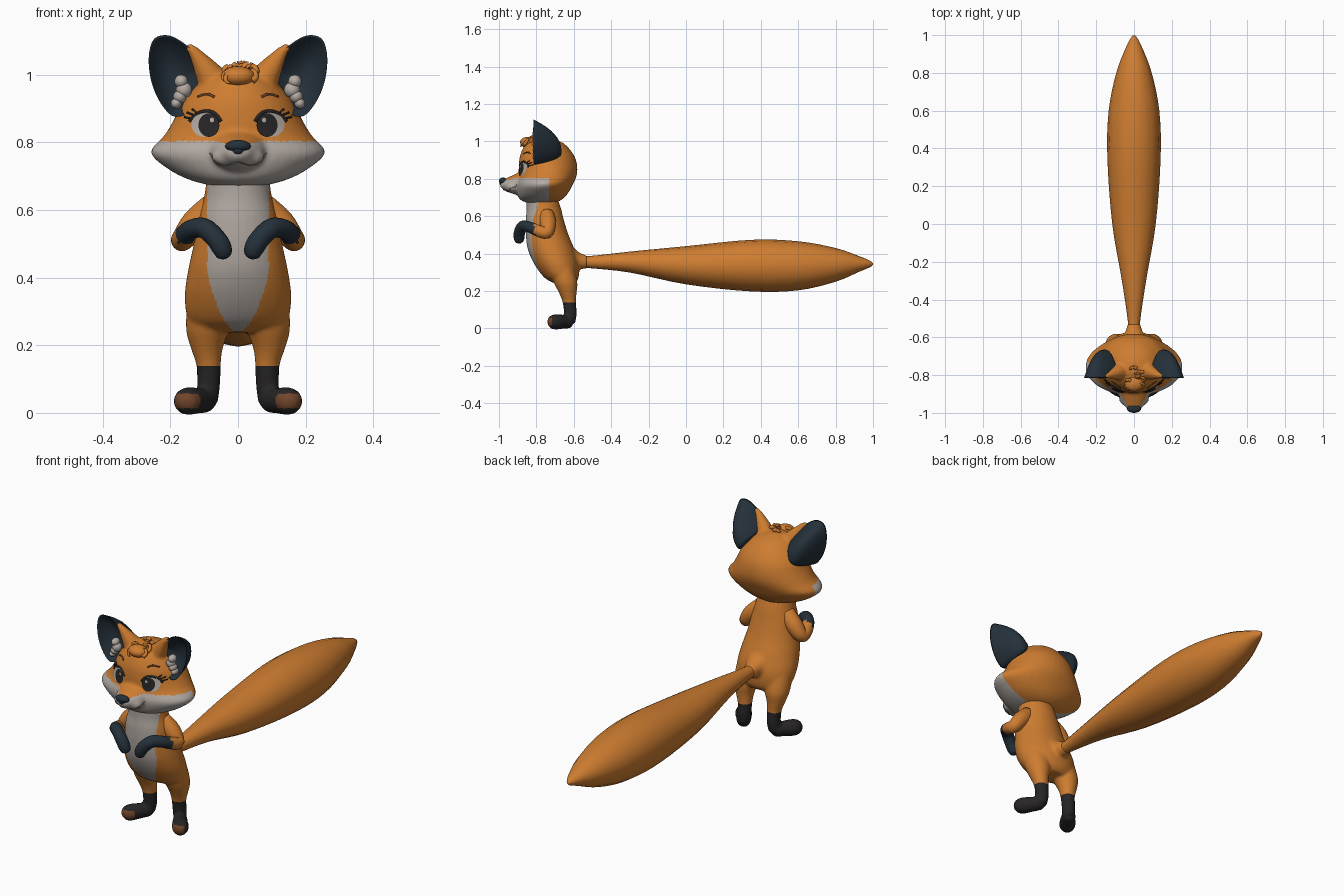
import bpy, bmesh, math, random
from mathutils import Vector, Matrix
from mathutils.bvhtree import BVHTree

random.seed(4)
if "Cube" in bpy.data.objects:
    bpy.data.objects.remove(bpy.data.objects["Cube"], do_unlink=True)


def material(name, *rgb):
    m = bpy.data.materials.new(name)
    m.use_nodes = True
    m.diffuse_color = (*rgb, 1)
    m.node_tree.nodes["Principled BSDF"].inputs["Base Color"].default_value = (*rgb, 1)
    return m


ORANGE = material("orange fur", .62, .205, .03)
CREAM = material("pale fur", .45, .4, .365)
SLATE = material("slate fur", .018, .03, .042)
BLACK = material("charcoal fur", .02, .018, .018)
EAR = material("inner ear", .27, .2, .165)
TOE = material("brown toes", .17, .06, .025)


def smooth_path(pts, steps):
    """Catmull-Rom interpolation through tuples of any length."""
    out = []
    for i in range(len(pts) - 1):
        p0, p1, p2, p3 = (pts[max(0, min(len(pts) - 1, i + k))] for k in (-1, 0, 1, 2))
        for j in range(steps):
            t = j / steps
            out.append([b + .5 * t * (c - a + t * (2*a - 5*b + 4*c - d + t * (3*(b - c) + d - a)))
                        for a, b, c, d in zip(p0, p1, p2, p3)])
    return out + [list(pts[-1])]


def loft(bm, pts, axis=None, sides=24, steps=4, flip=1):
    """Skin elliptical rings (x, y, z, half width, half depth) along a path."""
    path = smooth_path([p if len(p) == 5 else (*p, p[3]) for p in pts], steps)
    rings = []
    for i, (x, y, z, a, b) in enumerate(path):
        before, after = path[max(i - 1, 0)], path[min(i + 1, len(path) - 1)]
        t = Vector(axis) if axis else (Vector(after[:3]) - Vector(before[:3])).normalized()
        side = Vector((1, 0, 0))
        side = (side - t * side.dot(t)).normalized()
        up = t.cross(side)
        ring = []
        for k in range(sides):
            ang = math.tau * k / sides
            p = Vector((x, y, z)) + side * a * math.cos(ang) + up * b * math.sin(ang)
            ring.append(bm.verts.new((p.x * flip, p.y, p.z)))
        rings.append(ring)
    for r, q in zip(rings, rings[1:]):
        for k in range(sides):
            n = (k + 1) % sides
            bm.faces.new((r[k], r[n], q[n], q[k]))
    bm.faces.new(rings[0])
    bm.faces.new(rings[-1])


def ball(bm, centre, size):
    bmesh.ops.create_uvsphere(bm, u_segments=20, v_segments=12, radius=1,
                              matrix=Matrix.Translation(centre) @ Matrix.Diagonal((*size, 1)))


def make(name, bm, mats, rule=None, mirror=False, voxel=0, recalc=True):
    if recalc:
        bmesh.ops.recalc_face_normals(bm, faces=bm.faces[:])
    mesh = bpy.data.meshes.new(name)
    bm.to_mesh(mesh)
    bm.free()
    ob = bpy.data.objects.new(name, mesh)
    bpy.context.collection.objects.link(ob)
    if voxel:
        # fuse the overlapping volumes into one soft skin
        mod = ob.modifiers.new("fuse", 'REMESH')
        mod.mode, mod.voxel_size = 'VOXEL', voxel
        mod = ob.modifiers.new("soften", 'SMOOTH')
        mod.factor, mod.iterations = .5, 5
        graph = bpy.context.evaluated_depsgraph_get()
        mesh = bpy.data.meshes.new_from_object(ob.evaluated_get(graph))
        ob.modifiers.clear()
        ob.data = mesh
    mesh.materials.clear()
    for m in mats:
        mesh.materials.append(m)
    for f in mesh.polygons:
        f.use_smooth = True
        if rule:
            f.material_index = rule(f.center, f.normal)
    if mirror:
        ob.modifiers.new("mirror", 'MIRROR').use_mirror_merge = False
    return ob


# Body: torso, tail root, legs and feet fused together
Z, Y = (0, 0, 1), (0, 1, 0)
bm = bmesh.new()
loft(bm, [(0, -.775, .72, .09, .08), (0, -.76, .64, .1, .092), (0, -.755, .58, .117, .102),
          (0, -.742, .5, .131, .114), (0, -.72, .42, .148, .125), (0, -.69, .34, .158, .119),
          (0, -.665, .27, .145, .09), (0, -.645, .238, .1, .05)], Z, 32)
loft(bm, [(0, -.67, .36, .12), (0, -.61, .365, .075), (0, -.57, .36, .046), (0, -.53, .355, .034)], Y)
for s in (1, -1):
    loft(bm, [(.08, -.675, .35, .07), (.09, -.645, .25, .064), (.092, -.632, .19, .047),
              (.087, -.624, .14, .036), (.087, -.618, .08, .034), (.09, -.622, .03, .03)], Z, flip=s)
    loft(bm, [(.09, -.605, .034, .01), (.093, -.618, .034, .032), (.115, -.655, .036, .037),
              (.145, -.695, .035, .041), (.16, -.722, .033, .034), (.167, -.738, .031, .012)], flip=s)


def body_colour(c, n):
    if c.z < .14:
        return 3 if c.y < -.716 and .014 < c.z < .058 else 2
    width = .091 * math.sqrt(max(0, min(1, (c.z - .24) / .17)))
    return 1 if n.y < -.1 and abs(c.x) < width else 0


make("body", bm, [ORANGE, CREAM, BLACK, TOE], body_colour, voxel=.0075)

# Tail: long spindle
bm = bmesh.new()
loft(bm, [(0, -.58, .36, .034), (0, -.52, .355, .032), (0, -.3, .355, .064, .056),
          (0, 0, .338, .115, .102), (0, .35, .336, .141, .138), (0, .6, .335, .134, .131),
          (0, .8, .34, .094, .09), (0, .93, .345, .045, .04), (0, .985, .345, .017), (0, 1, .345, .003)],
     Y, 16)
make("tail", bm, [ORANGE])

# Arms: bent tubes with drooping dark paws
bm = bmesh.new()
loft(bm, [(.075, -.745, .61, .04), (.125, -.738, .56, .043), (.163, -.745, .513, .034),
          (.16, -.79, .522, .031), (.137, -.84, .543, .029), (.1, -.873, .546, .03),
          (.065, -.89, .515, .03), (.047, -.892, .485, .029), (.043, -.89, .463, .021),
          (.042, -.889, .455, .006)])
make("arms", bm, [ORANGE, SLATE], lambda c, n: int(c.y < -.81), mirror=True)

# Head: skull with wide cheeks, muzzle and the folds running up into the ears
bm = bmesh.new()
loft(bm, [(0, -.775, .67, .07, .07), (0, -.775, .688, .14, .11), (0, -.768, .72, .205, .135),
          (0, -.757, .77, .258, .152), (0, -.74, .82, .218, .156), (0, -.738, .87, .188, .156),
          (0, -.742, .92, .164, .146), (0, -.75, .97, .122, .118), (0, -.757, 1, .085, .085),
          (0, -.76, 1.02, .03, .03)], Z, 40)
loft(bm, [(0, -.8, .79, .12, .09), (0, -.87, .775, .095, .07), (0, -.92, .77, .075, .052),
          (0, -.96, .768, .052, .036), (0, -.985, .77, .03, .022), (0, -.993, .77, .01, .01)], Y)
for s in (1, -1):
    ball(bm, (s * .035, -.925, .757), (.043, .04, .03))
    loft(bm, [(.05, -.77, .94, .06), (.085, -.785, 1, .042), (.125, -.8, 1.06, .02),
              (.15, -.805, 1.088, .01)], flip=s)


def head_colour(c, n):
    edge = .803 - .35 * max(0, .06 - abs(c.x))
    return int(c.z < edge and c.y < -.73)


head = make("head", bm, [ORANGE, CREAM], head_colour, voxel=.0075)
surface = BVHTree.FromPolygons([v.co for v in head.data.vertices],
                               [p.vertices[:] for p in head.data.polygons])


def on_face(x, z, lift=0):
    hit = surface.ray_cast(Vector((x, -2, z)), Vector((0, 1, 0)))[0]
    return (x, (hit.y if hit else -.8) - lift, z)


bm = bmesh.new()
ball(bm, (0, -.978, .789), (.038, .022, .018))
ball(bm, (0, -.98, .776), (.02, .018, .015))
make("nose", bm, [SLATE])


def plate(name, x, z, w, h, mat, lift):
    """Thin oval wrapped onto the face."""
    bm = bmesh.new()
    mid = bm.verts.new(on_face(x, z, lift))
    last = None
    for r in (.35, .7, 1):
        angles = [math.tau * k / 24 for k in range(24)]
        ring = [bm.verts.new(on_face(x + w * r * math.cos(a), z + h * r * math.sin(a), lift)) for a in angles]
        for k in range(24):
            n = (k + 1) % 24
            bm.faces.new((last[k], ring[k], ring[n], last[n]) if last else (mid, ring[k], ring[n]))
        last = ring
    make(name, bm, [mat], mirror=True, recalc=False)


def strokes(name, lines, radius, mat, mirror=True):
    """Fine lines drawn on the face."""
    bm = bmesh.new()
    for line in lines:
        loft(bm, [(*on_face(x, z), radius) for x, z in smooth_path(line, 4)], sides=6, steps=1)
    make(name, bm, [mat], mirror=mirror)


# Eyes, lashes, brows and mouth
plate("eye_whites", .098, .853, .04, .037, CREAM, .003)
plate("irises", .086, .851, .031, .035, BLACK, .005)
plate("eye_glints", .077, .866, .006, .007, CREAM, .007)
strokes("eyelids", [[(.05, .862), (.068, .885), (.095, .892), (.125, .882), (.143, .862)]], .0055, BLACK)
strokes("lashes", [[(.12, .885), (.135, .898)], [(.13, .88), (.15, .888)], [(.137, .87), (.158, .875)]],
        .003, BLACK)
strokes("brows", [[(.07, .934), (.092, .943), (.118, .935)]], .004, TOE)
strokes("mouth", [[(-.082, .768), (-.068, .745), (-.035, .733), (0, .742), (.035, .733), (.068, .745),
                   (.082, .768)]], .0025, EAR, mirror=False)

# Ears: leaf outline, dished in front and bulging behind
outline = smooth_path([(.08, 1.02), (.14, 1.078), (.2, 1.115), (.248, 1.106), (.264, 1.05), (.255, .975),
                       (.225, .91), (.185, .875), (.13, .9), (.09, .96), (.08, 1.02)], 4)[:-1]
bm = bmesh.new()


def ear_ring(t, depth, cx, cz):
    return [bm.verts.new((cx + t * (x - cx), -.815 + depth * (1 - t ** 2.4), cz + t * (z - cz)))
            for x, z in outline]


def ear_skin(depth, cx, cz, levels, rim, colour):
    last = rim
    for t in levels:
        ring = ear_ring(t, depth, cx, cz)
        for k in range(len(ring)):
            n = (k + 1) % len(ring)
            bm.faces.new((last[k], last[n], ring[n], ring[k])).material_index = colour(t)
        last = ring
    bm.faces.new(last).material_index = colour(0)


rim = ear_ring(1, 0, 0, 0)
ear_skin(.07, .185, .985, (.95, .88, .78, .6, .4, .2, .05), rim,
         lambda t: 0 if t > .85 else 1 if t > .7 else 2)
ear_skin(.15, .155, .94, (.97, .9, .8, .65, .45, .25, .05), rim, lambda t: 0)
ears = make("ears", bm, [SLATE, CREAM, EAR], mirror=True)

bm = bmesh.new()
for x, z, r in ((.168, .98, .02), (.16, .955, .024), (.172, .935, .02), (.183, .915, .016)):
    ball(bm, (x, -.795, z), (r, .025, r))
make("ear_tufts", bm, [CREAM], mirror=True)

# Hair: small curls from the forehead back over the crown
bm = bmesh.new()
for i in range(18):
    back = i / 17
    x = random.uniform(-.045, .045)
    y = -.875 + .18 * back
    z = .995 + .03 * math.sin(math.pi * min(1, back * 1.3)) - abs(x) * .3
    turn, r = random.uniform(0, math.tau), random.uniform(.011, .017)
    curl = [(x + r * math.cos(turn + k), y + r * .6 * math.sin(turn + k), z + r * math.sin(turn + k),
             .011 - .0018 * k) for k in range(5)]
    loft(bm, curl, sides=8)
ball(bm, (0, -.845, .995), (.05, .042, .03))
make("hair_curls", bm, [ORANGE])
